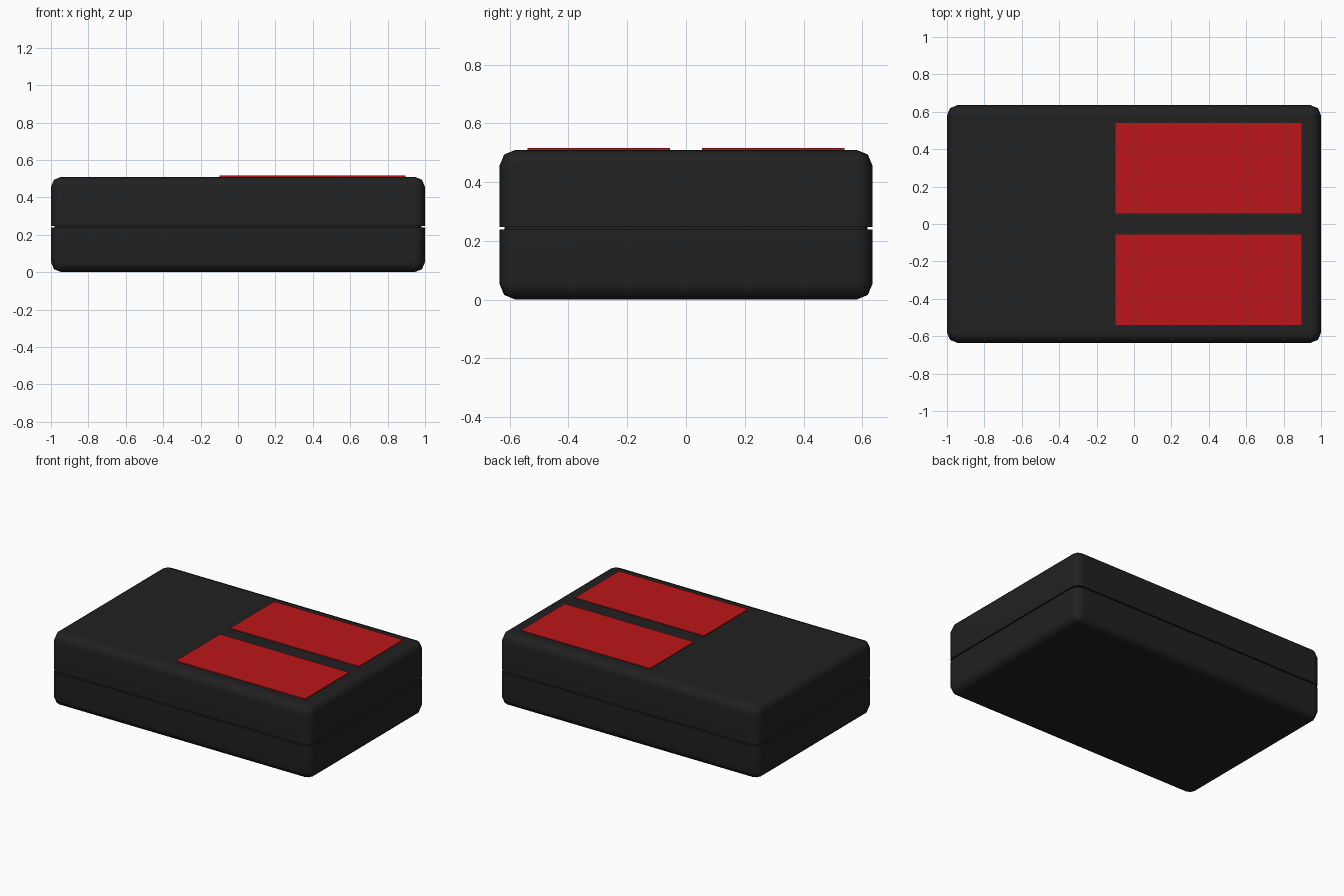
import bpy
import bmesh
from math import cos, sin, pi, radians

if "Cube" in bpy.data.objects:
    bpy.data.objects.remove(bpy.data.objects["Cube"])


def material(name, color):
    m = bpy.data.materials.new(name)
    m.diffuse_color = (*color, 1)
    m.use_nodes = True
    m.node_tree.nodes["Principled BSDF"].inputs["Base Color"].default_value = m.diffuse_color
    return m


def finish(bm, name, mat):
    bmesh.ops.recalc_face_normals(bm, faces=bm.faces)
    mesh = bpy.data.meshes.new(name)
    bm.to_mesh(mesh)
    bm.free()
    mesh.materials.append(mat)
    obj = bpy.data.objects.new(name, mesh)
    bpy.context.collection.objects.link(obj)
    return obj


black = material("black_plastic", (0.015, 0.015, 0.015))
red = material("red_panel", (0.5, 0.008, 0.01))

HX, HY, H, R = 1.0, 0.635, 0.51, 0.055
K = R * (1 - cos(pi / 4))


def ring(bm, z, inset):
    # rounded rectangle with two segments per corner
    verts = []
    for q, (sx, sy) in enumerate([(1, 1), (-1, 1), (-1, -1), (1, -1)]):
        for s in range(3):
            a = (q + s / 2) * pi / 2
            r = R - inset
            verts.append(bm.verts.new((sx * (HX - R) + r * cos(a),
                                       sy * (HY - R) + r * sin(a), z)))
    return verts


# case: two rounded halves split by a recessed seam
profile = [(0, R), (K, K), (R, 0), (0.238, 0), (0.238, 0.018),
           (0.247, 0.018), (0.247, 0), (H - R, 0), (H - K, K), (H, R)]
bm = bmesh.new()
rings = [ring(bm, z, i) for z, i in profile]
for a, b in zip(rings, rings[1:]):
    for i in range(len(a)):
        j = (i + 1) % len(a)
        bm.faces.new((a[i], a[j], b[j], b[i]))
bm.faces.new(rings[0][::-1])
bm.faces.new(rings[-1])
bmesh.ops.remove_doubles(bm, verts=bm.verts, dist=1e-4)
case = finish(bm, "case", black)
bpy.context.view_layer.objects.active = case
case.select_set(True)
bpy.ops.object.shade_smooth_by_angle(angle=radians(60))
case.modifiers.new("weighted_normals", 'WEIGHTED_NORMAL').keep_sharp = True

# two thin raised panels on the lid
for side, name in ((-1, "front_panel"), (1, "back_panel")):
    bm = bmesh.new()
    bmesh.ops.create_cube(bm, size=1)
    bmesh.ops.scale(bm, vec=(0.995, 0.485, 0.015), verts=bm.verts)
    bmesh.ops.translate(bm, vec=(0.3975, side * 0.2975, 0.5085), verts=bm.verts)
    finish(bm, name, red)
